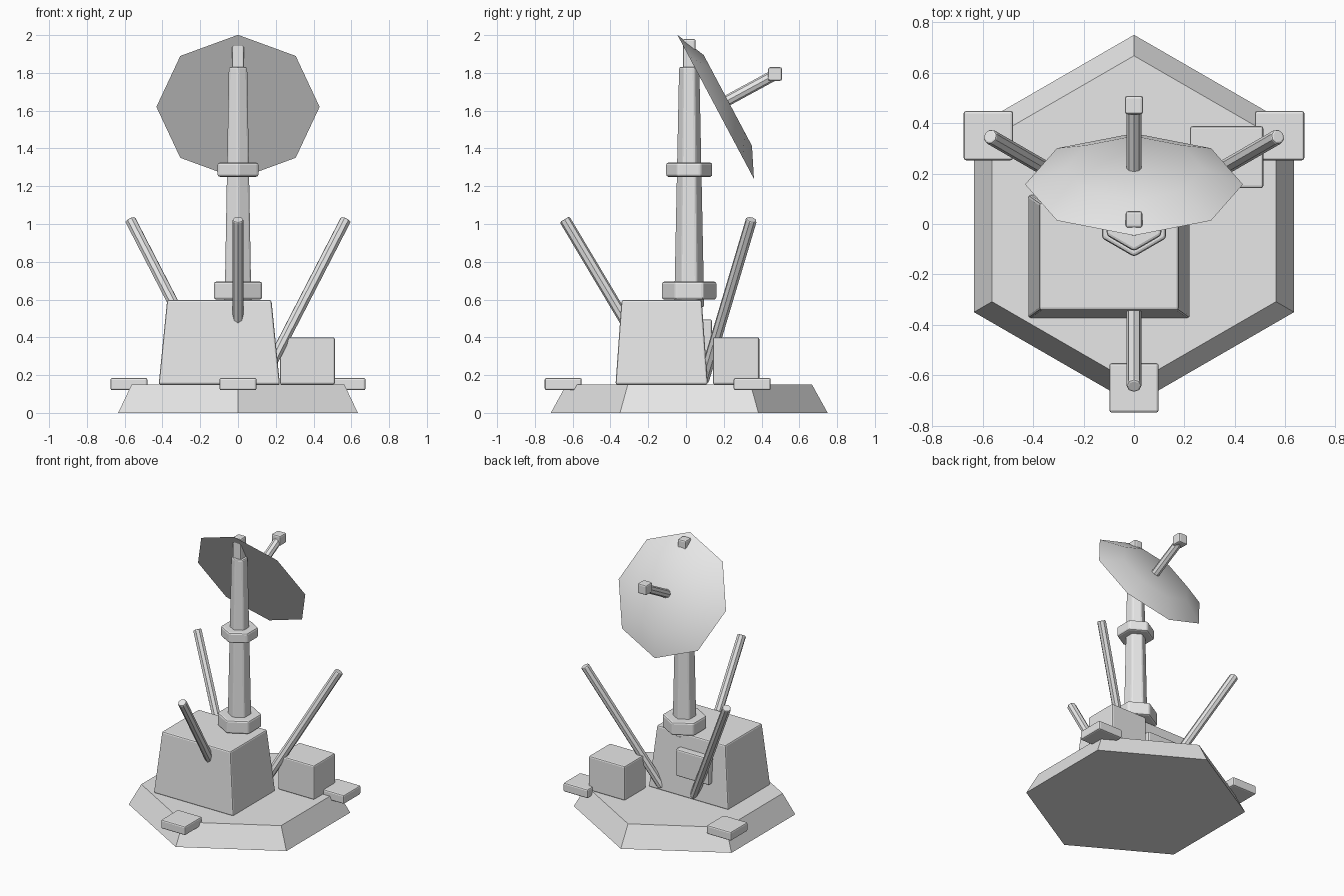
import bpy, bmesh, math
from mathutils import Vector, Matrix

if "Cube" in bpy.data.objects:
    bpy.data.objects.remove(bpy.data.objects["Cube"])

grey = bpy.data.materials.new("plain_grey")
grey.diffuse_color = (0.8, 0.8, 0.8, 1)
grey.use_nodes = True
grey.node_tree.nodes["Principled BSDF"].inputs["Base Color"].default_value = grey.diffuse_color

CY = 0.017  # y of the mast and base axis


def finish(name, bm, bevel=0.0, matrix=None):
    if bevel:
        edges = [e for e in bm.edges if e.calc_face_angle(0) > math.radians(50)]
        bmesh.ops.bevel(bm, geom=edges, offset=bevel, segments=2, profile=0.5, affect='EDGES')
    if matrix:
        bm.transform(matrix)
    me = bpy.data.meshes.new(name)
    bm.to_mesh(me)
    bm.free()
    me.materials.append(grey)
    ob = bpy.data.objects.new(name, me)
    bpy.context.collection.objects.link(ob)
    return ob


def box(name, lo, hi, bevel=0.01, taper=(1, 1)):
    lo, hi = Vector(lo), Vector(hi)
    bm = bmesh.new()
    bmesh.ops.create_cube(bm, size=1)
    for v in bm.verts:
        if v.co.z > 0:
            v.co.x *= taper[0]
            v.co.y *= taper[1]
        v.co = Vector(a * b for a, b in zip(v.co, hi - lo)) + (lo + hi) / 2
    return finish(name, bm, bevel)


def prism(name, sides, r1, r2, z0, z1, bevel=0.01):
    bm = bmesh.new()
    bmesh.ops.create_cone(bm, cap_ends=True, segments=sides, radius1=r1, radius2=r2, depth=z1 - z0)
    return finish(name, bm, bevel, Matrix.Translation((0, CY, (z0 + z1) / 2)))


def rod(name, a, b, r):
    a, b = Vector(a), Vector(b)
    bm = bmesh.new()
    bmesh.ops.create_cone(bm, cap_ends=True, segments=8, radius1=r, radius2=r, depth=(b - a).length)
    turn = (b - a).to_track_quat('Z', 'Y').to_matrix().to_4x4()
    return finish(name, bm, 0.008, Matrix.Translation((a + b) / 2) @ turn)


# Hexagonal base
prism("base", 6, 0.733, 0.65, 0, 0.15, 0)

# Three foot pads with leaning struts
for i, deg in enumerate((-90, 30, 150)):
    c, s = math.cos(math.radians(deg)), math.sin(math.radians(deg))
    x, y = 0.667 * c, CY + 0.667 * s
    box(f"foot_pad_{i + 1}", (x - 0.098, y - 0.098, 0.12), (x + 0.098, y + 0.098, 0.185))
    rod(f"strut_{i + 1}", (0.15 * c, CY + 0.15 * s, 0.17), (0.66 * c, CY + 0.66 * s, 1.025), 0.03)

# Equipment housing, rear panel and side cabinet
box("housing", (-0.42, -0.373, 0.15), (0.222, 0.115, 0.597), 0.01, (0.86, 0.87))
box("rear_panel", (-0.28, 0.06, 0.30), (-0.01, 0.138, 0.495))
box("cabinet", (0.222, 0.142, 0.15), (0.513, 0.388, 0.40))

# Mast with two collars and a top cap
prism("mast", 6, 0.082, 0.056, 0.56, 1.832)
prism("lower_collar", 6, 0.147, 0.147, 0.60, 0.695, 0.012)
prism("upper_collar", 6, 0.125, 0.125, 1.25, 1.325, 0.012)
box("mast_cap", (-0.033, -0.015, 1.80), (0.033, 0.051, 1.98))

# Tilted eight-sided dish, domed towards the feed
bm = bmesh.new()
bmesh.ops.create_cone(bm, cap_ends=True, segments=8, radius1=0.432, radius2=0.272, depth=0.073)
bm.transform(Matrix.Translation((0, 0, 0.0365)))
dish = finish("dish", bm, 0, Matrix.Translation((0, 0.157, 1.62)) @ Matrix.Rotation(math.radians(-62), 4, 'X'))
bpy.context.view_layer.objects.active = dish
dish.select_set(True)
bpy.ops.object.shade_smooth_by_angle(angle=math.radians(35))

# Feed arm and receiver
rod("feed_arm", (0, 0.19, 1.638), (0, 0.47, 1.79), 0.029)
box("receiver", (-0.036, 0.435, 1.758), (0.036, 0.508, 1.83))
